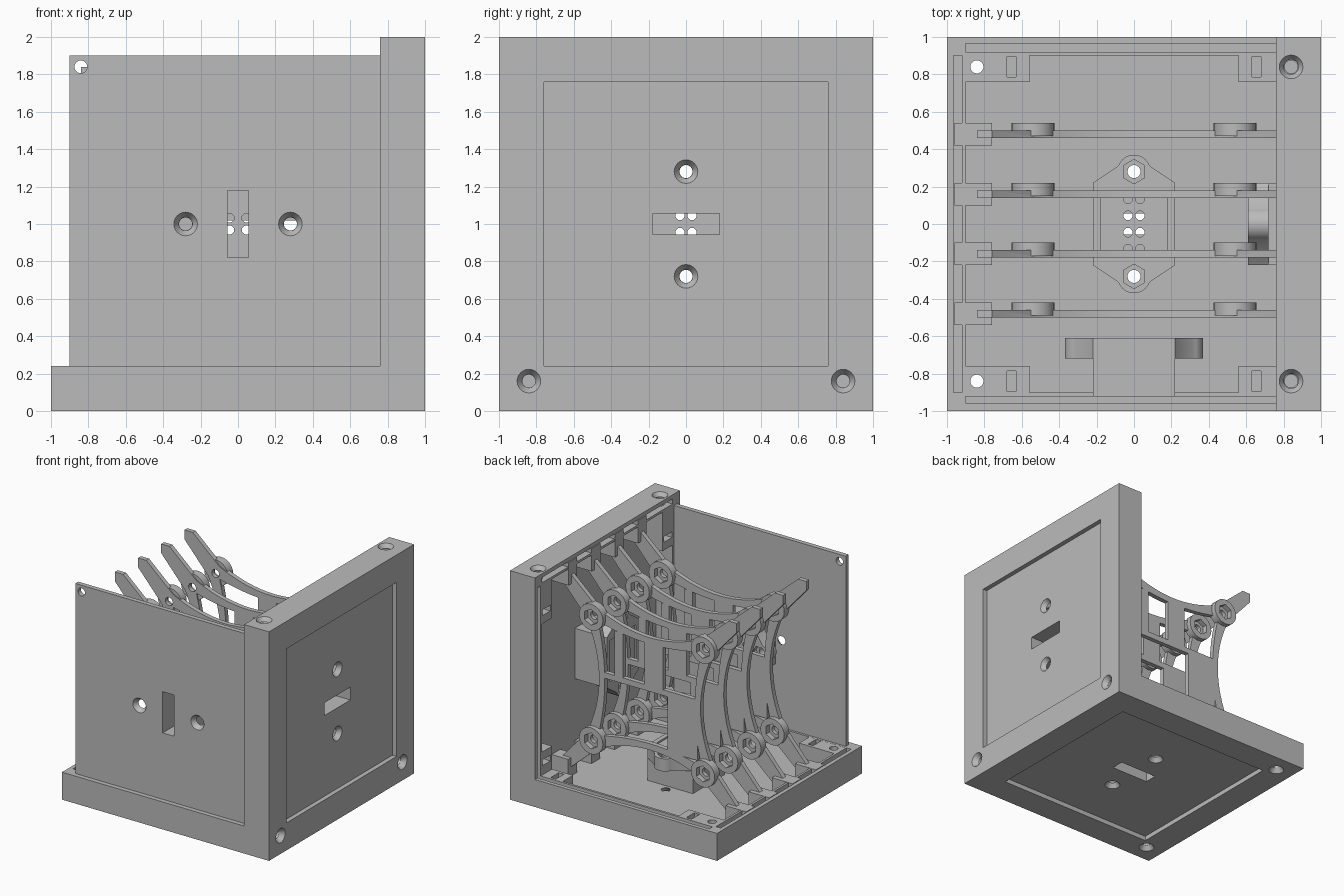
import bpy, bmesh, math
from mathutils import Matrix

old = bpy.data.objects.get("Cube")
if old:
    bpy.data.objects.remove(old, do_unlink=True)

grey = bpy.data.materials.new("plain grey")
grey.use_nodes = True
grey.diffuse_color = (0.5, 0.5, 0.5, 1)
grey.node_tree.nodes["Principled BSDF"].inputs["Base Color"].default_value = (0.5, 0.5, 0.5, 1)


def frame(u, v, n, origin):
    """Matrix that puts a part's own axes u, v, n into the model."""
    m = Matrix((u, v, n)).transposed().to_4x4()
    m.translation = origin
    return m


# One frame per side of the box: u along the slot, v along the screws, n inward
FLOOR = frame((1, 0, 0), (0, 1, 0), (0, 0, 1), (0, 0, 0))
SIDE = frame((0, -1, 0), (0, 0, 1), (-1, 0, 0), (1, 0, 1))
FRONT = frame((0, 0, 1), (1, 0, 0), (0, 1, 0), (0, -1, 1))


def finish(name, bm, mat):
    bmesh.ops.recalc_face_normals(bm, faces=bm.faces)
    mesh = bpy.data.meshes.new(name)
    bm.to_mesh(mesh)
    bm.free()
    mesh.transform(mat)
    mesh.materials.append(grey)
    ob = bpy.data.objects.new(name, mesh)
    bpy.context.collection.objects.link(ob)
    return ob


def prism(name, pts, n0, n1, mat=FLOOR):
    bm = bmesh.new()
    face = bm.faces.new([bm.verts.new((u, v, n0)) for u, v in pts])
    new = bmesh.ops.extrude_face_region(bm, geom=[face])["geom"]
    verts = [g for g in new if isinstance(g, bmesh.types.BMVert)]
    bmesh.ops.translate(bm, verts=verts, vec=(0, 0, n1 - n0))
    return finish(name, bm, mat)


def box(name, u, v, n, mat=FLOOR):
    pts = [(u[0], v[0]), (u[1], v[0]), (u[1], v[1]), (u[0], v[1])]
    return prism(name, pts, n[0], n[1], mat)


def cone(name, u, v, n0, n1, r0, r1, mat=FLOOR, sides=24):
    bm = bmesh.new()
    bmesh.ops.create_cone(bm, cap_ends=True, segments=sides, radius1=r0, radius2=r1, depth=n1 - n0,
                          matrix=Matrix.Translation((u, v, (n0 + n1) / 2)))
    return finish(name, bm, mat)


def combine(ob, other, op="DIFFERENCE"):
    """Apply one boolean and drop the helper."""
    mod = ob.modifiers.new("bool", "BOOLEAN")
    mod.operation, mod.object, mod.solver = op, other, "EXACT"
    graph = bpy.context.evaluated_depsgraph_get()
    mesh = bpy.data.meshes.new_from_object(ob.evaluated_get(graph))
    ob.modifiers.clear()
    ob.data = mesh
    bpy.data.objects.remove(other, do_unlink=True)


def screw_hole(ob, u, v, n, depth, mat):
    combine(ob, cone("sink", u, v, n - 0.01, n + 0.04, 0.07, 0.036, mat))
    combine(ob, cone("bore", u, v, n - 0.01, n + depth, 0.035, 0.035, mat))


def connector_cuts(ob, mat):
    """Slot and two countersunk holes in the middle of a side."""
    combine(ob, box("slot", (-0.18, 0.18), (-0.056, 0.056), (-0.1, 0.2), mat))
    for s in (-1, 1):
        screw_hole(ob, 0, 0.28 * s, 0.04, 0.2, mat)


# Main body: hollow floor and side wall in one piece
shell = box("box_frame", (-1, 1), (-1, 1), (0, 0.24))
combine(shell, box("wall", (0.76, 1), (-1, 1), (0, 2)), "UNION")
combine(shell, box("cavity", (-0.9, 0.92), (-0.9, 0.9), (0.08, 1.9)))
for mat in (FLOOR, SIDE):
    combine(shell, box("recess", (-0.76, 0.76), (-0.76, 0.76), (-0.1, 0.04), mat))
    connector_cuts(shell, mat)

# Grooves for the removable panels
combine(shell, box("groove", (-0.9, 0.9), (0.92, 0.965), (0.1, 1.9)))
combine(shell, box("groove", (-0.965, -0.92), (-0.9, 0.9), (0.1, 0.3)))
combine(shell, box("groove", (0.7, 0.9), (-0.9, 0.9), (1.92, 1.965)))

# Corner blocks with latch slots
for s in (-1, 1):
    y = sorted((0.76 * s, 0.915 * s))
    ys = sorted((0.785 * s, 0.895 * s))
    for x in (-1, 1):
        span = sorted((0.56 * x, 0.91 * x))
        latch = sorted((0.63 * x, 0.68 * x))
        combine(shell, box("block", span, y, (0.07, 0.239)), "UNION")
        combine(shell, box("latch", latch, ys, (0.12, 0.3)))
        up = [1 + a for a in span]
        combine(shell, box("block", (0.761, 0.93), y, up), "UNION")
        combine(shell, box("latch", (0.7, 0.88), ys, [1 + a for a in latch]))

# Corner screws
for s in (-1, 1):
    screw_hole(shell, -0.84, 0.84 * s, 0, 0.4, FLOOR)
    screw_hole(shell, 0.84 * s, -0.84, 0, 0.3, SIDE)
    top = frame((1, 0, 0), (0, -1, 0), (0, 0, -1), (0, 0, 2))
    screw_hole(shell, 0.84, 0.84 * s, 0, 0.3, top)

# Front panel
panel = box("front_panel", (-0.9, 0.9), (-0.9, 0.9), (0.04, 0.08), FRONT)
connector_cuts(panel, FRONT)
combine(panel, cone("bore", 0.84, -0.84, 0, 0.2, 0.034, 0.034, FRONT))


# Connector hubs with screw lugs
def hub(name, mat):
    ob = box(name, (-0.22, 0.22), (-0.22, 0.22), (0.07, 0.389), mat)
    arc = [(0.09 * math.cos(a), 0.28 + 0.09 * math.sin(a))
           for a in (math.radians(20 + 14 * i) for i in range(11))]
    half = [(0.22, 0.22)] + arc + [(-0.22, 0.22)]
    outline = half + [(-u, -v) for u, v in half]
    combine(ob, prism("lugs", outline, 0.28, 0.39, mat), "UNION")
    combine(ob, box("slot", (-0.18, 0.18), (-0.056, 0.056), (0, 0.34), mat))
    combine(ob, box("pocket", (-0.18, 0.18), (-0.18, 0.18), (0.375, 0.5), mat))
    for s in (-1, 1):
        combine(ob, cone("bore", 0, 0.28 * s, 0, 0.5, 0.035, 0.035, mat))
        combine(ob, cone("nut", 0, 0.28 * s, 0.34, 0.5, 0.065, 0.065, mat, 6))
        for row in (-0.135, -0.045, 0.045, 0.135):
            combine(ob, cone("pin", 0.032 * s, row, 0.3, 0.5, 0.025, 0.025, mat, 12))
    return ob


hubs = [hub("floor_hub", FLOOR), hub("side_hub", SIDE), hub("front_hub", FRONT)]


# Ribs: concave frames with four diagonal arms
def four_sided(side):
    pts = []
    for k in range(4):
        c, s = ((1, 0), (0, 1), (-1, 0), (0, -1))[k]
        pts += [(u * c - v * s, u * s + v * c) for u, v in side]
    return pts


steps = [1 - i / 8 for i in range(17)]
outer = four_sided([(0.84, 0.76), (0.84, 0.84), (0.76, 0.84)]
                   + [(0.5 * t, 0.49 + 0.12 * t * t) for t in steps])
inner = four_sided([(0.5 * t, 0.435 + 0.065 * t * t) for t in steps[:-1]])
lattice = (((-0.46, 0.46), (0.02, 0.07)), ((-0.13, 0.05), (0.04, 0.46)),
           ((0.26, 0.34), (0.04, 0.46)), ((-0.46, -0.17), (-0.46, 0.04)))

ribs = []
for i, y in enumerate((0.48, 0.16, -0.16, -0.48)):
    plane = frame((1, 0, 0), (0, 0, 1), (0, -1, 0), (0, y, 1))
    rib = prism(f"rib_{i + 1}", outer, -0.02, 0.02, plane)
    combine(rib, prism("opening", inner, -0.1, 0.1, plane))
    for u, v in lattice:
        combine(rib, box("bar", u, v, (-0.02, 0.02), plane), "UNION")
    # Round bosses with nut pockets
    for u in (-0.54, 0.54):
        for v in (-0.54, 0.54):
            combine(rib, cone("boss", u, v, -0.06, 0.01, 0.115, 0.115, plane), "UNION")
            combine(rib, cone("nut", u, v, -0.1, -0.015, 0.07, 0.07, plane, 6))
            combine(rib, cone("bore", u, v, -0.1, 0.1, 0.036, 0.036, plane, 16))
    ribs.append(rib)
    # Sockets that hold the rib tips
    w = (y - 0.06, y + 0.06)
    box(f"floor_socket_{i + 1}", (-0.96, -0.76), w, (0.07, 0.242))
    box(f"wall_socket_{i + 1}", (0.758, 0.95), w, (1.76, 1.96))
    box(f"corner_socket_{i + 1}", (0.76, 0.93), w, (0.07, 0.24))

# Smooth round holes and arcs, sharp elsewhere
bpy.ops.object.select_all(action="DESELECT")
for ob in [shell, panel] + hubs + ribs:
    ob.select_set(True)
bpy.context.view_layer.objects.active = shell
bpy.ops.object.shade_smooth_by_angle(angle=math.radians(30))
